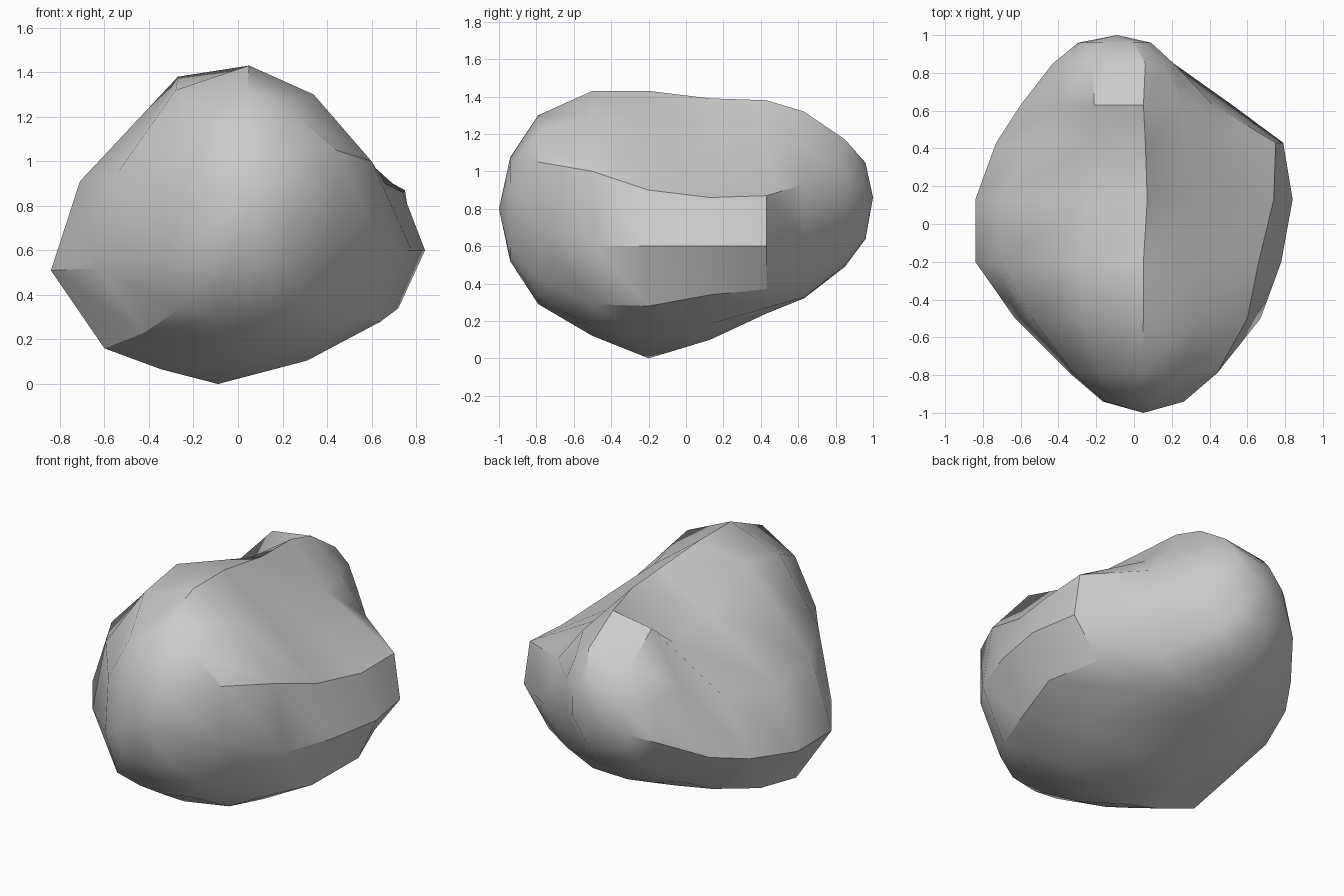
import bpy, bmesh, math
from mathutils import Vector

if "Cube" in bpy.data.objects:
    bpy.data.objects.remove(bpy.data.objects["Cube"])

# Cross-sections of the boulder from front to back, as (x, z) points running:
# ridge, upper right, right shelf, right edge, lower right,
# keel, lower left, left edge, left rim, upper left
SECTIONS = {
    -0.79: [(.04, 1.30), (.24, 1.22), (.44, 1.05), (.44, .70), (.30, .42),
            (.05, .29), (-.26, .34), (-.34, .56), (-.32, .90), (-.18, 1.17)],
    -0.50: [(.05, 1.43), (.34, 1.30), (.60, 1.00), (.67, .60), (.52, .29),
            (-.01, .12), (-.42, .23), (-.63, .52), (-.54, .95), (-.28, 1.32)],
    -0.20: [(.05, 1.43), (.36, 1.20), (.66, .90), (.78, .60), (.64, .28),
            (-.09, .00), (-.60, .16), (-.84, .51), (-.71, .91), (-.27, 1.38)],
    0.13: [(.07, 1.39), (.33, 1.10), (.74, .86), (.84, .60), (.72, .34),
           (.05, .10), (-.59, .22), (-.84, .51), (-.71, .88), (-.25, 1.20)],
    0.43: [(.06, 1.38), (.28, 1.13), (.75, .87), (.79, .60), (.62, .37),
           (.00, .24), (-.48, .30), (-.73, .55), (-.56, .88), (-.22, 1.12)],
    0.63: [(.05, 1.32), (.25, 1.15), (.42, .93), (.52, .63), (.35, .40),
           (-.05, .32), (-.40, .40), (-.60, .60), (-.40, .98), (-.21, 1.28)],
    0.85: [(.06, 1.17), (.15, 1.09), (.21, .95), (.21, .75), (.10, .58),
           (-.10, .49), (-.30, .55), (-.43, .72), (-.37, .95), (-.22, 1.13)],
}
FRONT_TIP = Vector((.05, -1.0, .80))
BACK_TIP = Vector((-.09, 1.0, .86))


def shrink(ring, tip, size, y):
    """A smaller ring pulled towards a tip, rounding off that end."""
    out = [tip.lerp(p, size) for p in ring]
    for p in out:
        p.y = y
    return out


def round_belly(ring, bulge=.035):
    """Add a bulged point on each side of the keel."""
    right = (ring[4] + ring[5]) / 2 + Vector((bulge, 0, -bulge))
    left = (ring[5] + ring[6]) / 2 + Vector((0, 0, -bulge * .4))
    return ring[:5] + [right, ring[5], left] + ring[6:]


rings = [round_belly([Vector((x, y, z)) for x, z in pts])
         for y, pts in SECTIONS.items()]
rings.insert(0, shrink(rings[0], FRONT_TIP, .55, -.94))
rings.append(shrink(rings[-1], BACK_TIP, .60, .96))

# Skin the sections and close both ends
bm = bmesh.new()
loops = [[bm.verts.new(p) for p in ring] for ring in rings]
n = len(loops[0])
for a, b in zip(loops, loops[1:]):
    for i in range(n):
        j = (i + 1) % n
        bm.faces.new((a[i], a[j], b[j], b[i]))
for loop, tip in ((loops[0], FRONT_TIP), (loops[-1], BACK_TIP)):
    v = bm.verts.new(tip)
    for i in range(n):
        bm.faces.new((loop[i], loop[(i + 1) % n], v))
bmesh.ops.recalc_face_normals(bm, faces=bm.faces)

mesh = bpy.data.meshes.new("boulder")
bm.to_mesh(mesh)
bm.free()
boulder = bpy.data.objects.new("boulder", mesh)
bpy.context.collection.objects.link(boulder)

# Smooth stone with crisp chipped edges
bpy.context.view_layer.objects.active = boulder
boulder.select_set(True)
bpy.ops.object.shade_smooth_by_angle(angle=math.radians(32))
